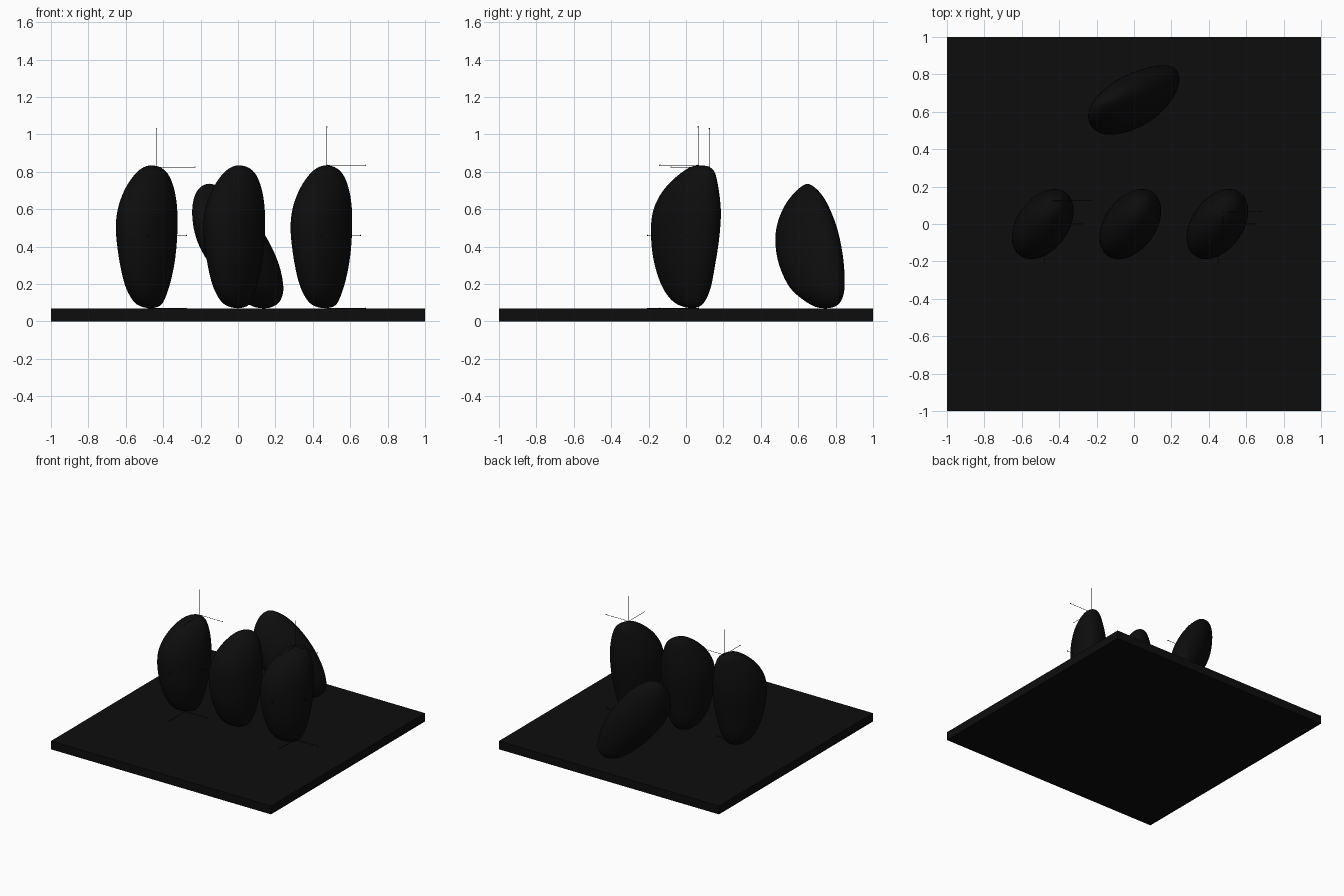
import bpy, bmesh
from math import cos, pi, radians
from mathutils import Vector

if "Cube" in bpy.data.objects:
    bpy.data.objects.remove(bpy.data.objects["Cube"])

dark = bpy.data.materials.new("dark")
dark.diffuse_color = (0.004, 0.004, 0.004, 1)
dark.use_nodes = True
dark.node_tree.nodes["Principled BSDF"].inputs["Base Color"].default_value = dark.diffuse_color


def finish(bm, name):
    bmesh.ops.recalc_face_normals(bm, faces=bm.faces)
    me = bpy.data.meshes.new(name)
    bm.to_mesh(me)
    bm.free()
    ob = bpy.data.objects.new(name, me)
    bpy.context.collection.objects.link(ob)
    me.materials.append(dark)
    return ob


def stone(name, rings, bottom, top, skew, dx=0, n=24):
    """Loft of skewed oval rings (z, x min, x max, y min, y max) between two poles."""
    bm = bmesh.new()
    loops = []
    for z, x0, x1, y0, y1 in rings:
        loop = []
        for i in range(n):
            t = 2 * pi * i / n
            loop.append(bm.verts.new(((x0 + x1) / 2 + (x1 - x0) / 2 * cos(t) + dx,
                                      (y0 + y1) / 2 + (y1 - y0) / 2 * cos(t - skew), z)))
        loops.append(loop)
    for a, b in zip(loops, loops[1:]):
        for i in range(n):
            j = (i + 1) % n
            bm.faces.new((a[i], a[j], b[j], b[i]))
    for loop, p in ((loops[0], bottom), (loops[-1], top)):
        pole = bm.verts.new((p[0] + dx, p[1], p[2]))
        for i in range(n):
            bm.faces.new((loop[i], loop[(i + 1) % n], pole))
    for f in bm.faces:
        f.smooth = True
    ob = finish(bm, name)
    ob.modifiers.new("smooth", 'SUBSURF').levels = 2
    ob.modifiers["smooth"].render_levels = 2
    return ob


def axes(name, origin, length=0.205):
    """Thin three-way marker with a small ball at each tip."""
    bm = bmesh.new()
    o = Vector(origin)
    for d in (Vector((1, 0, 0)), Vector((0, -1, 0)), Vector((0, 0, 1))):
        q = d.to_track_quat('Z', 'Y').to_matrix().to_4x4()
        rod = bmesh.ops.create_cone(bm, cap_ends=True, segments=8, radius1=0.0015,
                                    radius2=0.0015, depth=length)['verts']
        bmesh.ops.transform(bm, matrix=q, verts=rod)
        bmesh.ops.translate(bm, vec=o + d * length / 2, verts=rod)
        tip = bmesh.ops.create_icosphere(bm, subdivisions=1, radius=0.004)['verts']
        bmesh.ops.translate(bm, vec=o + d * length, verts=tip)
    return finish(bm, name)


# base plate
bm = bmesh.new()
v = bmesh.ops.create_cube(bm, size=1)['verts']
bmesh.ops.scale(bm, vec=(2, 2, 0.068), verts=v)
bmesh.ops.translate(bm, vec=(0, 0, 0.034), verts=v)
finish(bm, "base_plate")

# three upright stones
upright = [
    (0.078, -.055, .05, -.02, .075), (0.10, -.09, .07, -.07, .10), (0.15, -.12, .09, -.11, .125),
    (0.20, -.142, .107, -.138, .14), (0.30, -.165, .13, -.172, .157), (0.40, -.18, .142, -.187, .175),
    (0.50, -.19, .147, -.192, .186), (0.60, -.181, .147, -.182, .191), (0.70, -.145, .133, -.13, .178),
    (0.77, -.10, .108, -.06, .165), (0.81, -.063, .08, -.005, .152), (0.83, -.027, .042, .03, .12)]
for name, x in (("left_stone", -.468), ("middle_stone", 0), ("right_stone", .466)):
    stone(name, upright, (0, .035, .068), (.005, .08, .835), radians(68), x)

# leaning stone at the back
leaning = [
    (0.075, .085, .185, .69, .795), (0.10, .035, .226, .645, .83), (0.15, -.02, .245, .577, .847),
    (0.20, -.068, .245, .537, .852), (0.30, -.152, .226, .492, .848), (0.40, -.213, .183, .474, .834),
    (0.50, -.243, .125, .476, .812), (0.60, -.25, .05, .512, .773), (0.67, -.236, -.02, .56, .735),
    (0.71, -.213, -.075, .60, .698), (0.73, -.185, -.12, .63, .67)]
stone("leaning_stone", leaning, (.14, .745, .068), (-.155, .65, .737), radians(60))

# axis markers at the bottom, centre and top of the outer stones
for name, pts in (("left", ((-.48, 0, .069), (-.48, 0, .46), (-.435, .125, .825))),
                  ("right", ((.475, .065, .069), (.45, 0, .46), (.475, .065, .835)))):
    for level, p in zip(("bottom", "centre", "top"), pts):
        axes(f"{name}_{level}_axes", p)
